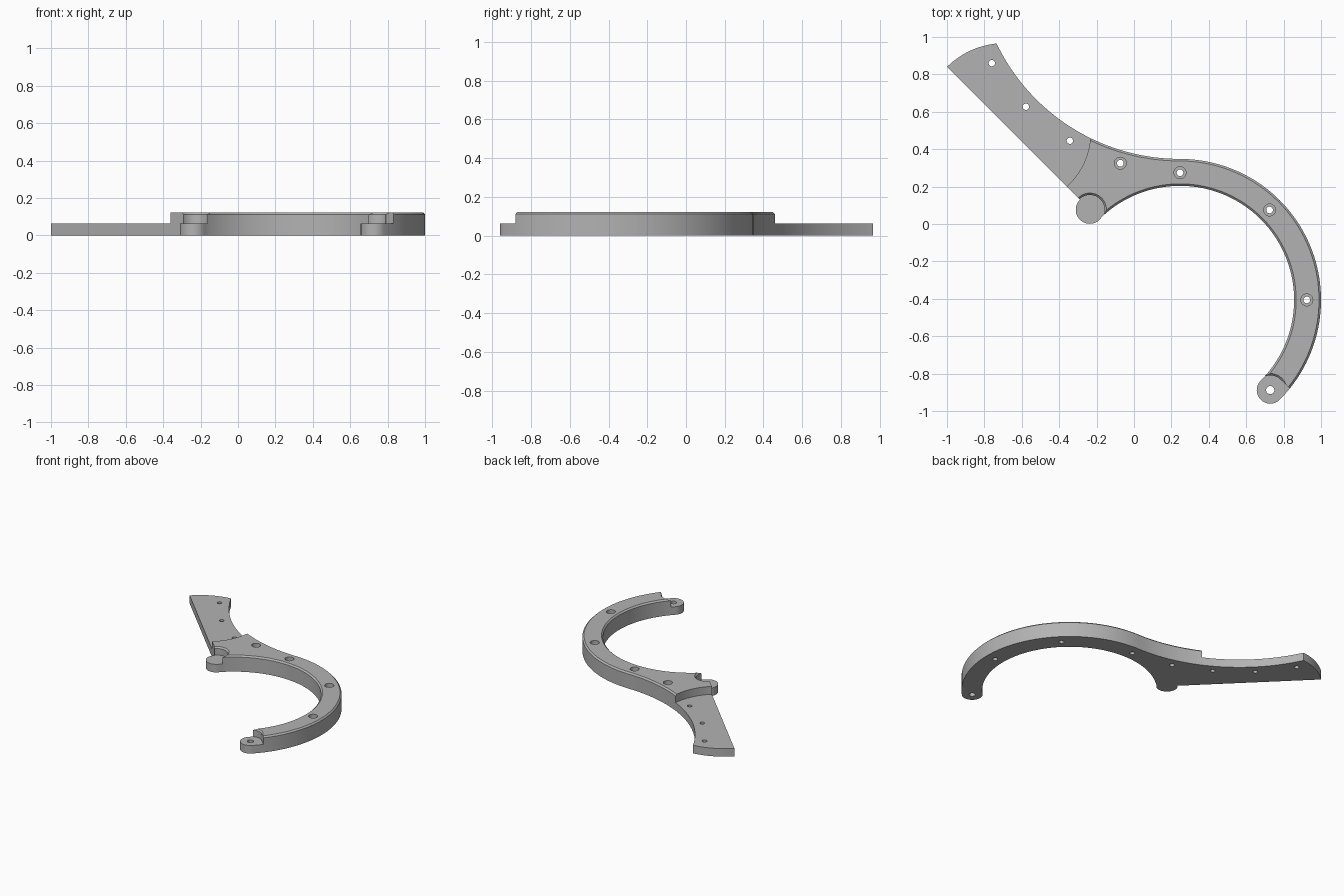
import bpy, bmesh, math
from mathutils import Vector

if "Cube" in bpy.data.objects:
    bpy.data.objects.remove(bpy.data.objects["Cube"])

C = Vector((0.246, -0.406))           # ring centre
R_IN, R_OUT, R_MID, R_SWEEP = 0.61, 0.754, 0.682, 1.088
H, LOW, CH = 0.123, 0.062, 0.011      # full height, tab height, chamfer
K = math.sqrt(0.5) * R_MID
PIVOT_A = C + Vector((-K, K))
PIVOT_B = C + Vector((K, -K))


def arc(c, r, a0, a1, n):
    return [(c[0] + r * math.cos(math.radians(a0 + (a1 - a0) * i / n)),
             c[1] + r * math.sin(math.radians(a0 + (a1 - a0) * i / n))) for i in range(n + 1)]


def bulge(p, q, s, n=16):
    """Shallow arc from p to q, bowed left of the direction of travel by s."""
    p, q = Vector(p), Vector(q)
    d = q - p
    side = Vector((-d.y, d.x)).normalized()
    return [tuple(p + d * (i / n) + side * s * 4 * (i / n) * (1 - i / n)) for i in range(n + 1)]


def loft(name, levels):
    """Closed solid through outlines of equal point count, given as (z, points)."""
    bm = bmesh.new()
    rings = [[bm.verts.new((x, y, z)) for x, y in pts] for z, pts in levels]
    n = len(rings[0])
    for lo, hi in zip(rings, rings[1:]):
        for i in range(n):
            j = (i + 1) % n
            bm.faces.new((lo[i], lo[j], hi[j], hi[i]))
    bm.faces.new(rings[0][::-1])
    bm.faces.new(rings[-1])
    bmesh.ops.recalc_face_normals(bm, faces=bm.faces)
    mesh = bpy.data.meshes.new(name)
    bm.to_mesh(mesh)
    bm.free()
    ob = bpy.data.objects.new(name, mesh)
    bpy.context.collection.objects.link(ob)
    return ob


def turned(name, c, profile, n=32):
    """Round solid about a vertical axis from (z, radius) pairs."""
    return loft(name, [(z, arc(c, r, 0, 360 - 360 / n, n - 1)) for z, r in profile])


def outline(d):
    """Whole bracket outline; arcs pulled inward by d for the top chamfer."""
    pts = arc(C, R_IN + d, -45, 133, 72)                       # inner ring edge
    pts += arc(PIVOT_A, 0.075, -45, -225, 28)                  # pivot end
    pts += bulge((-1.0, 0.84), (-0.735, 0.965), 0.025)         # arm end
    pts += arc((C.x, C.y + R_OUT + R_SWEEP), R_SWEEP + d, 205.6, 270, 40)[1:]  # concave sweep
    pts += arc(C, R_OUT - d, 90, -45, 60)[1:]                  # outer ring edge
    pts += arc(PIVOT_B, 0.072, -45, -225, 28)[1:-1]            # far pivot end
    return pts


body = loft("curved_bracket", [(0, outline(0)), (H - CH, outline(0)), (H, outline(CH))])

cutters = []
# thin arm: everything beyond the bowed step is lowered
step = bulge((-0.232, 0.468), (-0.365, 0.195), 0.03)
step += [(-0.46, 0.1), (-1.3, 0.8), (-0.8, 1.3), (-0.232, 0.6)]
cutters.append(loft("arm_cutter", [(LOW, step), (0.2, step)]))
# round pockets above both pivots, with a chamfered rim
for c in (PIVOT_A, PIVOT_B):
    cutters.append(turned("pocket_cutter", c, [(LOW, 0.079), (H - CH, 0.079), (H, 0.089), (0.2, 0.089)], 64))
wedge = [(0.79, -0.838), (0.85, -0.897), (0.8, -1.0), (0.72, -0.89)]
cutters.append(loft("wedge_cutter", [(LOW, wedge), (0.2, wedge)]))
# counterbored holes along the ring
for c in ((-0.073, 0.325), (0.246, 0.274), (0.725, 0.075), (0.924, -0.406)):
    cutters.append(turned("counterbore_cutter", c, [(-0.1, 0.018), (LOW, 0.018), (LOW, 0.032), (0.2, 0.032)]))
# plain holes in the arm and far pivot
for c, r in (((-0.76, 0.86), 0.017), ((-0.578, 0.627), 0.017), ((-0.343, 0.445), 0.017), (PIVOT_B, 0.022)):
    cutters.append(turned("hole_cutter", c, [(-0.1, r), (0.2, r)]))

bpy.context.view_layer.objects.active = body
body.select_set(True)
for cut in cutters:
    mod = body.modifiers.new("cut", 'BOOLEAN')
    mod.operation, mod.solver, mod.object = 'DIFFERENCE', 'EXACT', cut
    bpy.ops.object.modifier_apply(modifier=mod.name)
    bpy.data.objects.remove(cut)

grey = bpy.data.materials.new("plain_grey")
grey.diffuse_color = (0.45, 0.45, 0.45, 1)
grey.use_nodes = True
grey.node_tree.nodes["Principled BSDF"].inputs["Base Color"].default_value = grey.diffuse_color
body.data.materials.clear()
body.data.materials.append(grey)
bpy.ops.object.shade_smooth_by_angle(angle=math.radians(25))
